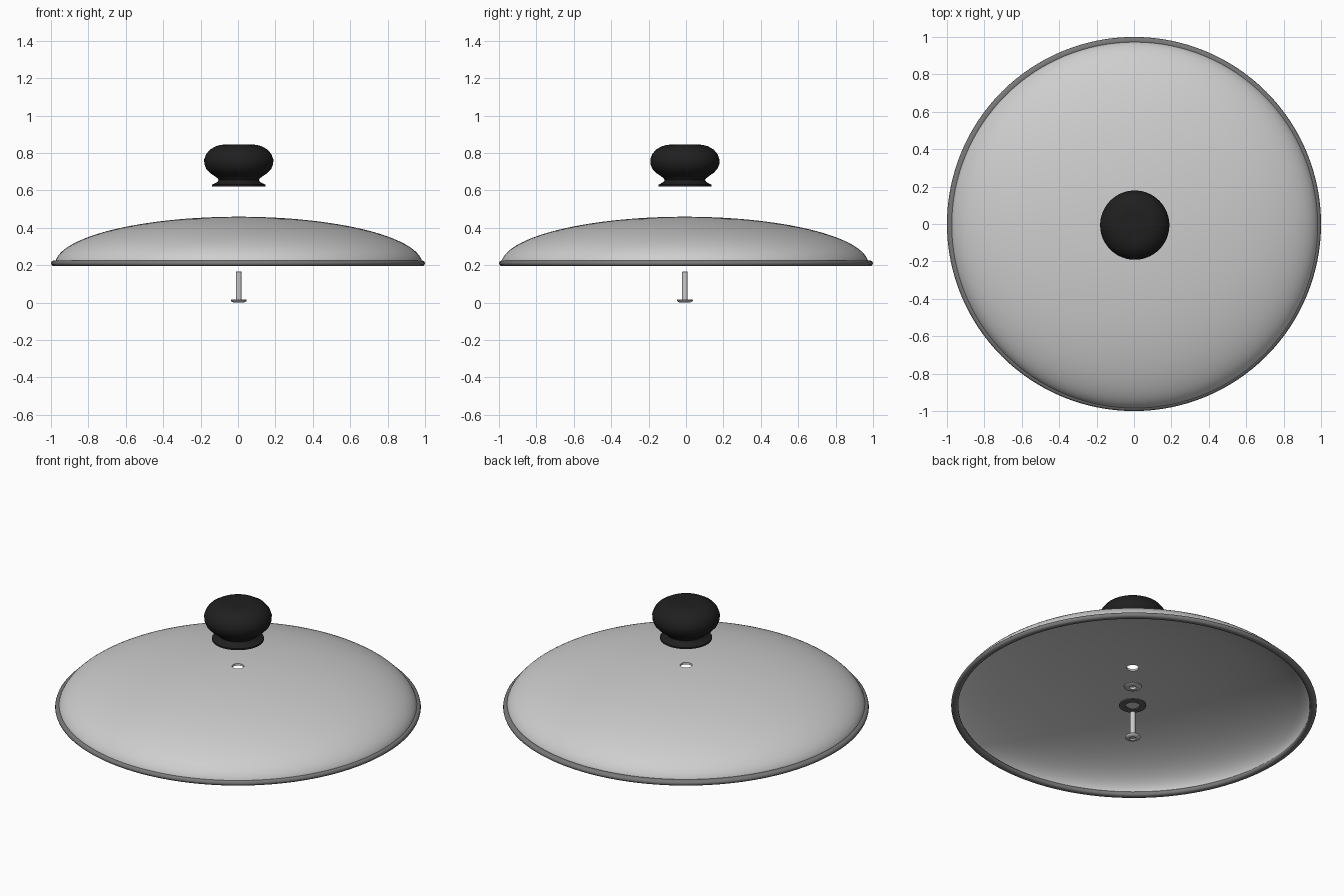
import bpy, bmesh, math

if "Cube" in bpy.data.objects:
    bpy.data.objects.remove(bpy.data.objects["Cube"])

AXIS = (0.004, -0.006)  # shared axis of dome, knob and fittings


def material(name, value):
    m = bpy.data.materials.new(name)
    m.diffuse_color = (value, value, value, 1)
    m.use_nodes = True
    m.node_tree.nodes["Principled BSDF"].inputs["Base Color"].default_value = m.diffuse_color
    return m


BLACK = material("black plastic", 0.014)
GLASS = material("pale grey glass", 0.62)
RIM = material("dark steel", 0.19)
STEEL = material("bright steel", 0.60)
RUBBER = material("grey rubber", 0.12)


def lathe(name, profile, mat, closed=False, segs=96, centre=AXIS, angle=35):
    """Spin an (r, z) profile around the vertical axis."""
    bm = bmesh.new()
    rings = []
    for r, z in profile:
        if r < 1e-5:
            rings.append([bm.verts.new((0, 0, z))] * segs)
        else:
            rings.append([bm.verts.new((r * math.cos(2 * math.pi * i / segs),
                                        r * math.sin(2 * math.pi * i / segs), z))
                          for i in range(segs)])
    pairs = list(zip(rings, rings[1:]))
    if closed:
        pairs.append((rings[-1], rings[0]))
    for a, b in pairs:
        for i in range(segs):
            j = (i + 1) % segs
            corners = list(dict.fromkeys((a[i], a[j], b[j], b[i])))
            if len(corners) > 2:
                bm.faces.new(corners)
    bmesh.ops.recalc_face_normals(bm, faces=bm.faces)
    me = bpy.data.meshes.new(name)
    bm.to_mesh(me)
    bm.free()
    me.materials.append(mat)
    ob = bpy.data.objects.new(name, me)
    ob.location = (*centre, 0)
    bpy.context.collection.objects.link(ob)
    bpy.ops.object.select_all(action='DESELECT')
    ob.select_set(True)
    bpy.context.view_layer.objects.active = ob
    bpy.ops.object.shade_smooth_by_angle(angle=math.radians(angle))
    return ob


def arc(a, h, z0, hole, n=32):
    """Quarter ellipse from the outer edge up to the central hole."""
    end = math.acos(hole / a)
    return [(a * math.cos(end * i / n), z0 + h * math.sin(end * i / n))
            for i in range(n + 1)]


# Glass dome with a central hole
HOLE = 0.033
outer = arc(0.982, 0.255, 0.204, HOLE)
inner = arc(0.968, 0.243, 0.204, HOLE)
lathe("glass_dome", outer + inner[::-1], GLASS, closed=True, segs=128)

# Rolled metal rim
lathe("metal_rim", [(0.962, 0.203), (0.968, 0.197), (0.978, 0.195), (0.990, 0.196),
                    (0.997, 0.201), (1.0, 0.209), (0.998, 0.217), (0.992, 0.223),
                    (0.982, 0.226), (0.972, 0.225), (0.964, 0.220), (0.961, 0.211)],
      RIM, closed=True, segs=128, centre=(0, 0), angle=50)

# Knob: rounded grip, waist, flared foot and screw socket below
lathe("knob", [(0, 0.845), (0.07, 0.845), (0.095, 0.843), (0.125, 0.835),
               (0.155, 0.817), (0.175, 0.793), (0.185, 0.765), (0.184, 0.740),
               (0.174, 0.715), (0.155, 0.694), (0.130, 0.677), (0.113, 0.664),
               (0.108, 0.655), (0.114, 0.645), (0.128, 0.637), (0.142, 0.630),
               (0.142, 0.621), (0.125, 0.620), (0.022, 0.620), (0.022, 0.70), (0, 0.70)],
      BLACK)

# Metal cup washer under the glass
lathe("metal_washer", [(0.018, 0.322), (0.032, 0.320), (0.048, 0.327), (0.050, 0.331),
                       (0.034, 0.337), (0.018, 0.337)], STEEL, closed=True, segs=48)

# Flat rubber washer
lathe("rubber_washer", [(0.038, 0.207), (0.074, 0.207), (0.074, 0.215), (0.038, 0.215)],
      RUBBER, closed=True, segs=48)

# Screw with flanged head and driver recess
lathe("screw", [(0, 0.008), (0.016, 0.008), (0.018, 0.0), (0.030, 0.001),
                (0.040, 0.006), (0.043, 0.011), (0.041, 0.015), (0.015, 0.016),
                (0.015, 0.163), (0.012, 0.167), (0, 0.167)], STEEL, segs=48)
